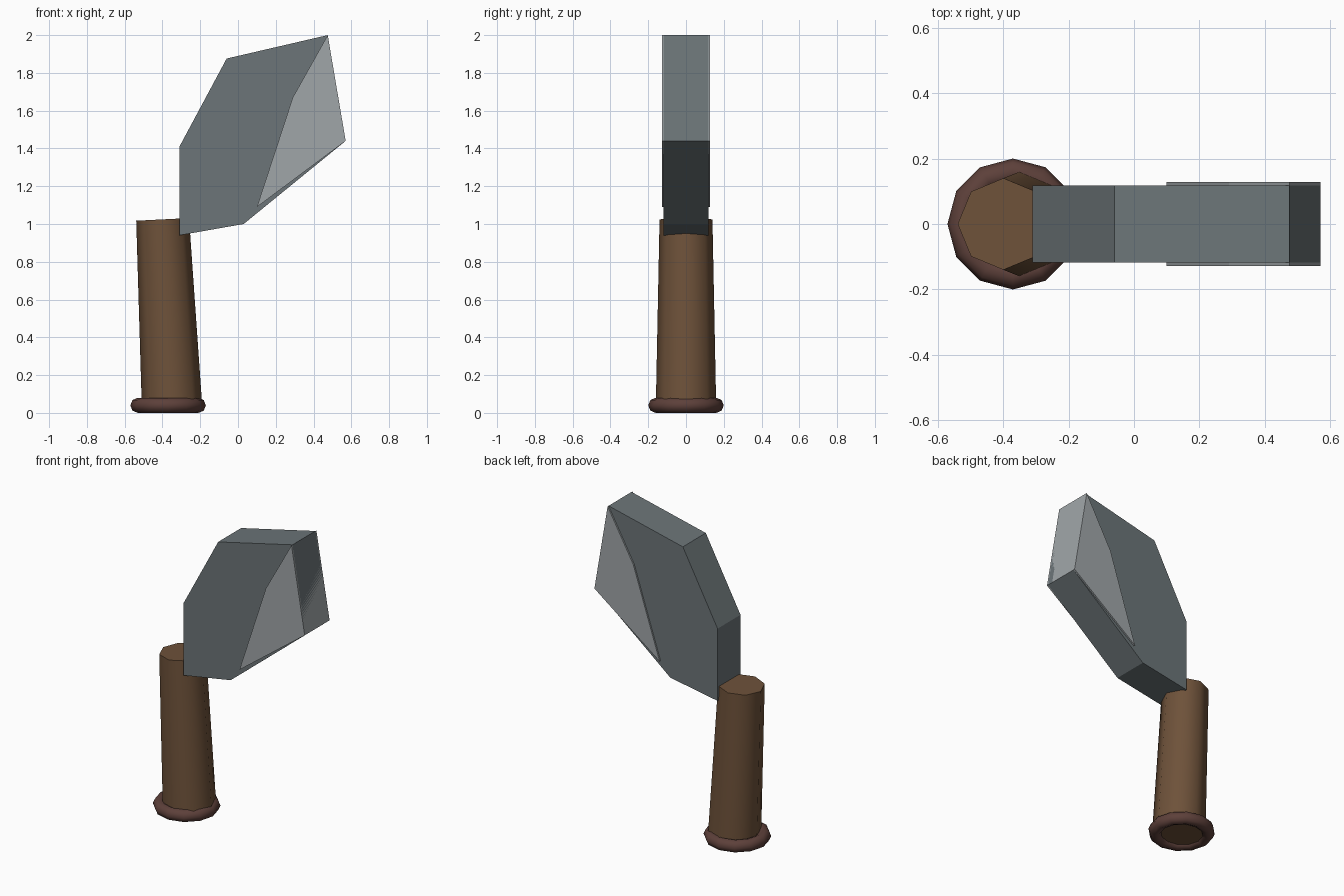
import bpy, bmesh, math

if "Cube" in bpy.data.objects:
    bpy.data.objects.remove(bpy.data.objects["Cube"])


def paint(obj, name, rgb):
    mat = bpy.data.materials.new(name)
    mat.diffuse_color = (*rgb, 1)
    mat.use_nodes = True
    mat.node_tree.nodes["Principled BSDF"].inputs["Base Color"].default_value = mat.diffuse_color
    obj.data.materials.append(mat)


def prism(name, outline, half_width):
    """Extrude an x-z outline symmetrically along y."""
    bm = bmesh.new()
    face = bm.faces.new([bm.verts.new((x, -half_width, z)) for x, z in outline])
    ext = bmesh.ops.extrude_face_region(bm, geom=[face])
    for v in ext["geom"]:
        if isinstance(v, bmesh.types.BMVert):
            v.co.y = half_width
    bmesh.ops.recalc_face_normals(bm, faces=bm.faces[:])
    mesh = bpy.data.meshes.new(name)
    bm.to_mesh(mesh)
    bm.free()
    obj = bpy.data.objects.new(name, mesh)
    bpy.context.collection.objects.link(obj)
    return obj


# Leaning, tapered eight-sided handle
bpy.ops.mesh.primitive_cone_add(vertices=8, radius1=0.16, radius2=0.14, depth=1.0,
                                location=(-0.374, 0, 0.525), rotation=(0, -0.05, 0))
handle = bpy.context.object
handle.name = "handle"
bpy.ops.object.shade_smooth_by_angle(angle=math.radians(60))
paint(handle, "wood", (0.156, 0.084, 0.042))

# Ring around the handle base
bpy.ops.mesh.primitive_torus_add(major_segments=12, minor_segments=8, major_radius=0.16,
                                 minor_radius=0.04, location=(-0.37, 0, 0.04))
ring = bpy.context.object
ring.name = "base_ring"
bpy.ops.object.shade_smooth_by_angle(angle=math.radians(60))
paint(ring, "dark_wood", (0.109, 0.051, 0.042))

# Thick six-sided blade
blade = prism("blade", [(-0.31, 0.94), (0.03, 1.0), (0.57, 1.44),
                        (0.475, 2.0), (-0.06, 1.876), (-0.31, 1.41)], 0.118)
paint(blade, "steel", (0.15, 0.178, 0.188))

# Lighter cutting edge, slightly proud of the blade sides
edge = prism("cutting_edge", [(0.10, 1.09), (0.57, 1.44), (0.475, 2.0), (0.29, 1.67)], 0.128)
paint(edge, "bright_steel", (0.352, 0.381, 0.397))
